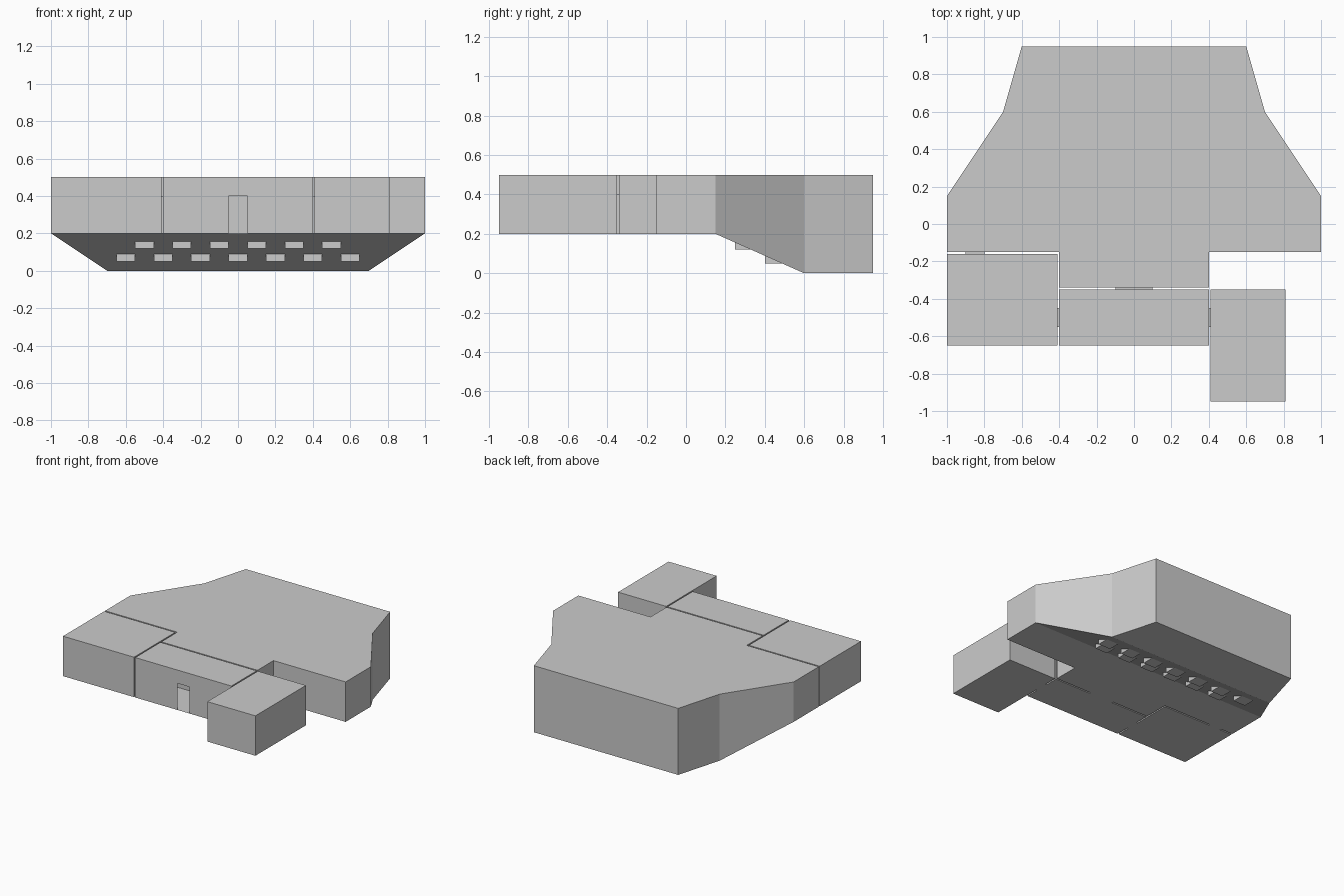
import bpy, bmesh
from mathutils import Vector

if "Cube" in bpy.data.objects:
    bpy.data.objects.remove(bpy.data.objects["Cube"])

FLOOR, ROOF, DOOR_TOP = 0.2, 0.5, 0.4
# Doorways: name, centre x, centre y, size x, size y (thin size = gap bridged)
DOORS = [("entrance", 0, -0.65, 0.1, 0),
         ("hall_passage", 0, -0.345, 0.2, 0.01),
         ("left_passage", -0.405, -0.5, 0.01, 0.1),
         ("right_passage", 0.405, -0.5, 0.01, 0.1),
         ("side_passage", -0.85, -0.155, 0.1, 0.01)]


def mesh_object(name, faces):
    bm = bmesh.new()
    for f in faces:
        bm.faces.new([bm.verts.new(p) for p in f])
    bmesh.ops.remove_doubles(bm, verts=bm.verts, dist=0.0005)
    me = bpy.data.meshes.new(name)
    bm.to_mesh(me)
    bm.free()
    ob = bpy.data.objects.new(name, me)
    bpy.context.collection.objects.link(ob)
    return ob


def flat(points, z):
    return [(x, y, z) for x, y in points]


def wall(p, q, zp, zq):
    """Wall face, notched where a doorway lies on the edge p-q."""
    a, b = Vector(p), Vector(q)
    u = (b - a).normalized()
    base = [(*p, zp)]
    for _, x, y, sx, sy in DOORS:
        c = Vector((x, y)) - a
        along, off = c.dot(u), abs(c.x * u.y - c.y * u.x)
        if off < 0.007 and 0.02 < along < (b - a).length - 0.02:
            h = max(sx, sy) / 2
            l, r = a + u * (along - h), a + u * (along + h)
            base += [(*l, zp), (*l, DOOR_TOP), (*r, DOOR_TOP), (*r, zp)]
    return base + [(*q, zq), (*q, ROOF), (*p, ROOF)]


def walls(outline, height=lambda y: FLOOR):
    return [wall(p, q, height(p[1]), height(q[1]))
            for p, q in zip(outline, outline[1:] + outline[:1])]


def rect(x0, x1, y0, y1):
    return [(x0, y0), (x1, y0), (x1, y1), (x0, y1)]


def room(name, *bounds):
    o = rect(*bounds)
    mesh_object(name, walls(o) + [flat(o, ROOF), flat(o[::-1], FLOOR)])


# Three box rooms in front of the hall
room("foyer", -0.4, 0.4, -0.65, -0.35)
room("left_room", -1, -0.41, -0.65, -0.16)
room("right_room", 0.41, 0.81, -0.95, -0.35)

# Auditorium hall with a floor that slopes down towards the back
half = [(0.4, -0.34), (0.4, -0.15), (1, -0.15), (1, 0.15), (0.7, 0.6), (0.6, 0.95)]
outline = half + [(-x, y) for x, y in half[::-1]]


def hall_floor(y):
    return FLOOR * min(1, max(0, (0.6 - y) / 0.45))


hall = walls(outline, hall_floor) + [flat(outline, ROOF)]
upper = half[:4] + [(-x, y) for x, y in half[3::-1]]
hall.append(flat(upper[::-1], FLOOR))
for (xa, ya), (xb, yb) in zip(half[3:], half[4:]):
    strip = [(-xa, ya), (-xb, yb), (xb, yb), (xa, ya)]
    hall.append([(x, y, hall_floor(y)) for x, y in strip])
mesh_object("hall", hall)

# Short open-ended tunnels joining the rooms
for name, x, y, sx, sy in DOORS[1:]:
    o = rect(x - sx / 2, x + sx / 2, y - sy / 2, y + sy / 2)
    faces = [flat(o, DOOR_TOP), flat(o[::-1], FLOOR)]
    for i in ((1, 3) if sx > sy else (0, 2)):
        p, q = o[i], o[(i + 1) % 4]
        faces.append([(*p, FLOOR), (*q, FLOOR), (*q, DOOR_TOP), (*p, DOOR_TOP)])
    mesh_object(name, faces)

# Two staggered rows of seat blocks sunk through the sloping floor
for row, (count, y, z) in enumerate([(6, 0.30, 0.17), (7, 0.45, 0.10)]):
    for i in range(count):
        bpy.ops.mesh.primitive_cube_add(
            size=0.1, location=((i - (count - 1) / 2) * 0.2, y, z))
        bpy.context.object.name = f"seat_{row + 1}_{i + 1}"
